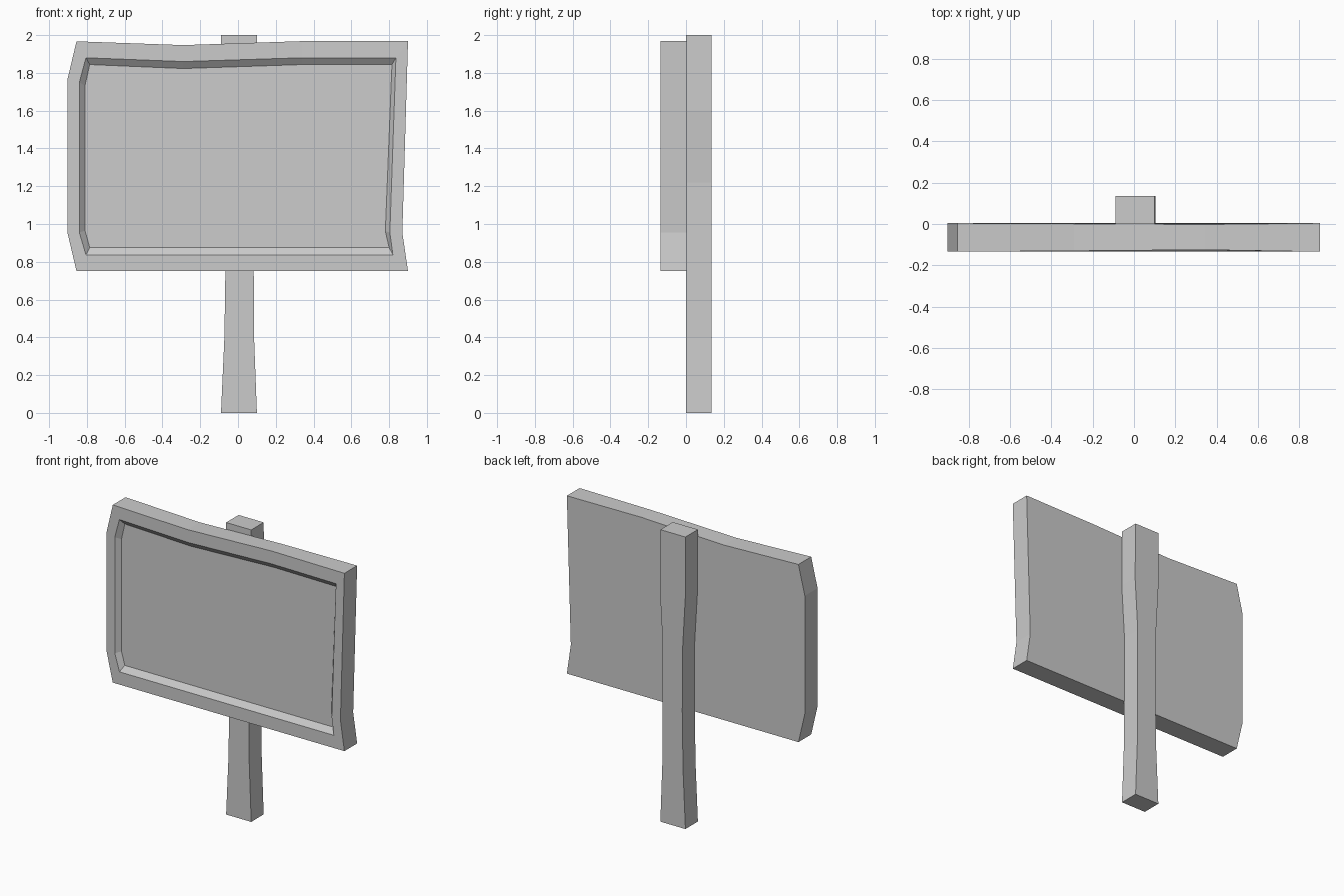
import bpy, bmesh

if "Cube" in bpy.data.objects:
    bpy.data.objects.remove(bpy.data.objects["Cube"])


def loft(name, rings):
    """Join matching vertex rings with quads and cap both ends."""
    bm = bmesh.new()
    loops = [[bm.verts.new(p) for p in ring] for ring in rings]
    for a, b in zip(loops, loops[1:]):
        for i in range(len(a)):
            j = (i + 1) % len(a)
            bm.faces.new((a[i], a[j], b[j], b[i]))
    bm.faces.new(loops[0])
    bm.faces.new(loops[-1])
    bmesh.ops.recalc_face_normals(bm, faces=bm.faces)
    mesh = bpy.data.meshes.new(name)
    bm.to_mesh(mesh)
    bm.free()
    obj = bpy.data.objects.new(name, mesh)
    bpy.context.collection.objects.link(obj)
    return obj


# Sign board: hand-cut outline, raised rim and sloped recess
outer = [(-0.855, 1.967), (-0.29, 1.947), (0.34, 1.968), (0.90, 1.968),
         (0.87, 0.955), (0.90, 0.75), (-0.855, 0.75), (-0.903, 0.955), (-0.903, 1.765)]
rim = [(-0.805, 1.88), (-0.29, 1.86), (0.34, 1.88), (0.836, 1.88),
       (0.804, 0.955), (0.82, 0.837), (-0.805, 0.837), (-0.84, 0.955), (-0.84, 1.75)]
floor = [(-0.785, 1.844), (-0.29, 1.823), (0.34, 1.844), (0.815, 1.844),
         (0.78, 0.962), (0.80, 0.875), (-0.785, 0.875), (-0.81, 0.965), (-0.81, 1.733)]

# The plank is slightly thinner at the two middle points of its top edge
thin = [0, 0.004, 0.009, 0, 0, 0, 0, 0, 0]


def ring(profile, y, side):
    return [(x, y + side * t, z) for (x, z), t in zip(profile, thin)]


loft("sign_board", [ring(outer, 0.004, -0.7), ring(outer, -0.134, 1),
                    ring(rim, -0.134, 1), ring(floor, -0.104, 1)])

# Post: square timber, narrower around the middle
sections = [(0.0, -0.09, 0.10), (0.4, -0.072, 0.085), (0.8, -0.066, 0.083),
            (1.22, -0.068, 0.082), (1.6, -0.09, 0.104), (2.0, -0.09, 0.10)]
loft("post", [[(a, 0, z), (b, 0, z), (b, 0.135, z), (a, 0.135, z)]
              for z, a, b in sections])
